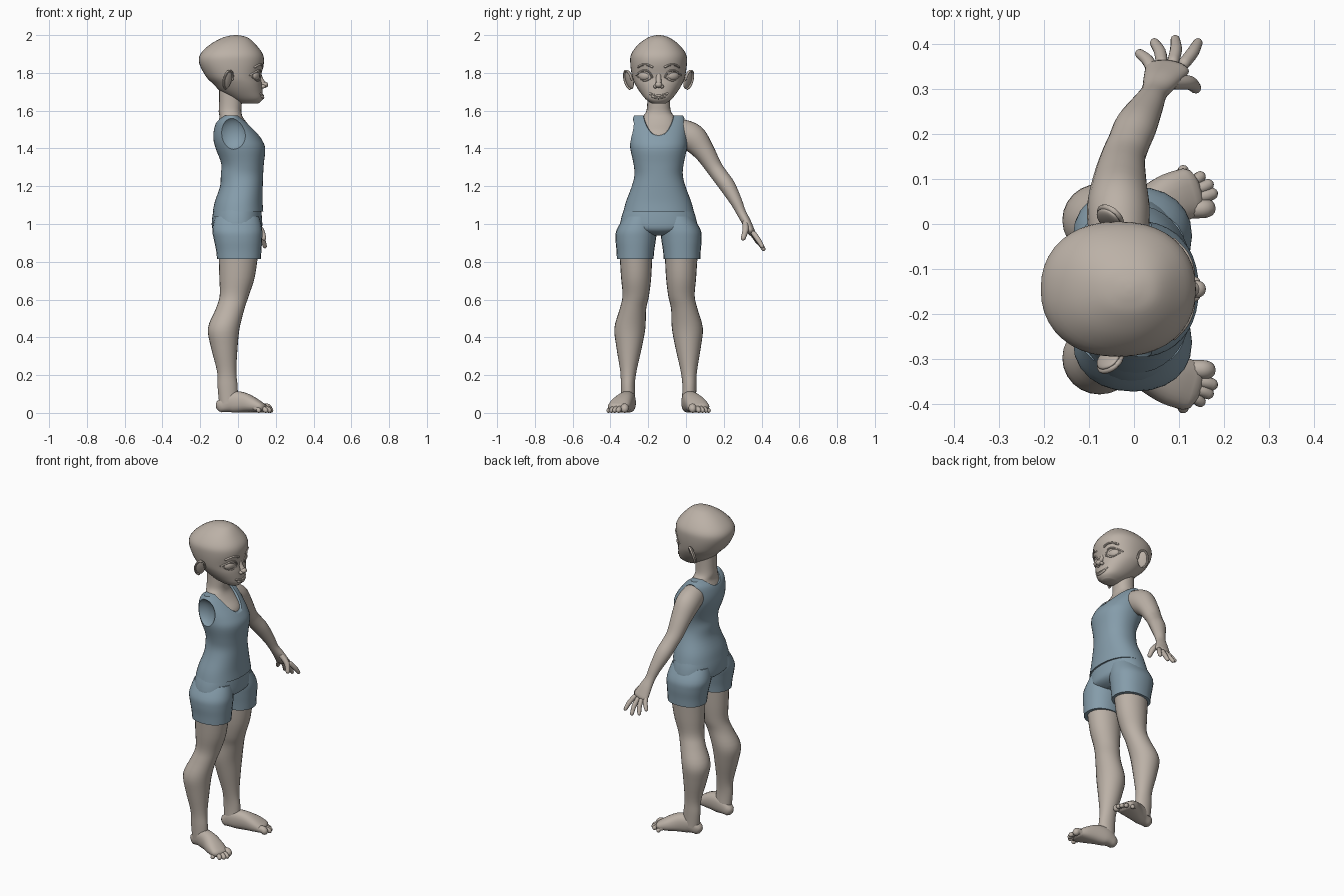
import bpy, bmesh, math
from mathutils import Vector, Matrix, Euler
from mathutils.bvhtree import BVHTree

default = bpy.data.objects.get("Cube")
if default:
    bpy.data.objects.remove(default, do_unlink=True)

MID = -0.145  # the body's plane of symmetry in y
X, Y, Z = Vector((1, 0, 0)), Vector((0, 1, 0)), Vector((0, 0, 1))
parts = []


def material(name, colour):
    mat = bpy.data.materials.new(name)
    mat.use_nodes = True
    mat.diffuse_color = (*colour, 1)
    mat.node_tree.nodes["Principled BSDF"].inputs["Base Color"].default_value = (*colour, 1)
    return mat


skin = material("warm grey skin", (0.50, 0.44, 0.385))
cloth = material("dusty blue cloth", (0.235, 0.335, 0.405))


def finish(name, bm, mat):
    bmesh.ops.recalc_face_normals(bm, faces=bm.faces[:])
    mesh = bpy.data.meshes.new(name)
    bm.to_mesh(mesh)
    bm.free()
    mesh.materials.append(mat)
    obj = bpy.data.objects.new(name, mesh)
    bpy.context.collection.objects.link(obj)
    parts.append(obj)
    return obj


def smooth_rows(rows, steps):
    """Catmull-Rom interpolation of every column."""
    padded = [rows[0], *rows, rows[-1]]
    result = []
    for a, b, c, d in zip(padded, padded[1:], padded[2:], padded[3:]):
        for i in range(steps):
            t = i / steps
            result.append([q + 0.5 * t * (r - p + t * (2*p - 5*q + 4*r - s + t * (3*(q - r) + s - p)))
                           for p, q, r, s in zip(a, b, c, d)])
    return result + [list(rows[-1])]


def tube(name, mat, rows, side=X, level=False, power=2, sides=24, steps=4, s=1):
    """Loft rings (x, offset, z, radius, radius); ends are domed unless level."""
    rows = smooth_rows(rows, steps)
    centres = [Vector((x, MID + s * off, z)) for x, off, z, ra, rb in rows]
    rings = []
    last = len(rows) - 1
    for i, row in enumerate(rows):
        t = Z if level else (centres[min(i + 1, last)] - centres[max(i - 1, 0)]).normalized()
        rings.append((centres[i], t, row[3], row[4]))
    if not level:
        for end, sign in ((0, -1), (-1, 1)):
            c, t, ra, rb = rings[end]
            cap = [(c + t * sign * min(ra, rb) * math.sin(a), t, ra * math.cos(a), rb * math.cos(a))
                   for a in map(math.radians, (30, 60, 83))]
            rings = cap[::-1] + rings if sign < 0 else rings + cap
    bm = bmesh.new()
    loops = []
    for c, t, ra, rb in rings:
        u = (side - t * side.dot(t)).normalized()
        v = t.cross(u)
        loop = []
        for k in range(sides):
            angle = math.tau * k / sides
            a, b = (math.copysign(abs(w) ** (2 / power), w) for w in (math.cos(angle), math.sin(angle)))
            loop.append(bm.verts.new(c + u * ra * a + v * rb * b))
        loops.append(loop)
    for low, high in zip(loops, loops[1:]):
        for k in range(sides):
            n = (k + 1) % sides
            bm.faces.new((low[k], low[n], high[n], high[k]))
    bm.faces.new(loops[0])
    bm.faces.new(loops[-1])
    return finish(name, bm, mat)


def stack(name, mat, rows, s=1, **options):
    """Horizontal rings given as (z, x, offset, x radius, y radius)."""
    return tube(name, mat, [(x, off, z, rx, ry) for z, x, off, rx, ry in rows], level=True, s=s, **options)


def blob(name, mat, place, radii, turn=(0, 0, 0)):
    bm = bmesh.new()
    matrix = Matrix.LocRotScale(Vector(place), Euler(turn), Vector(radii))
    bmesh.ops.create_uvsphere(bm, u_segments=24, v_segments=16, radius=1, matrix=matrix)
    return finish(name, bm, mat)


def cut(target, cutter):
    mod = target.modifiers.new("cut", 'BOOLEAN')
    mod.operation, mod.solver, mod.object = 'DIFFERENCE', 'EXACT', cutter
    bpy.context.view_layer.objects.active = target
    bpy.ops.object.modifier_apply(modifier=mod.name)
    parts.remove(cutter)
    bpy.data.objects.remove(cutter, do_unlink=True)


# Head and neck
head = stack("head", skin, [
    (1.637, .062, 0, .045, .035), (1.66, .05, 0, .08, .068), (1.70, .02, 0, .11, .1),
    (1.74, -.002, 0, .128, .124), (1.78, -.024, 0, .145, .14), (1.85, -.034, 0, .171, .15),
    (1.90, -.034, 0, .165, .145), (1.95, -.027, 0, .121, .108), (1.985, -.015, 0, .07, .06),
    (1.997, -.012, 0, .03, .026), (2.0, -.01, 0, .004, .004)], power=2.2, sides=40)
stack("neck_and_chest", skin, [
    (1.42, 0, 0, .10, .085), (1.48, -.012, 0, .108, .098), (1.53, -.028, 0, .08, .1),
    (1.565, -.036, 0, .062, .086), (1.595, -.042, 0, .06, .066), (1.64, -.04, 0, .06, .06),
    (1.72, -.04, 0, .06, .06)], power=2.2)

# Face: features are laid on the head surface
surface = BVHTree.FromPolygons([v.co for v in head.data.vertices],
                               [p.vertices[:] for p in head.data.polygons])


def face_x(off, z):
    return surface.ray_cast(Vector((1, MID + off, z)), -X)[0].x


def face_line(name, points, radius, s=1):
    tube(name, skin, [(face_x(s * off, z), off, z, radius, radius) for off, z in points],
         side=X, sides=8, s=s)


for s, label in ((1, "left"), (-1, "right")):
    y = MID + s * .074
    blob(label + "_eye", skin, (face_x(s * .074, 1.785) - .012, y, 1.785), (.019, .035, .025), (0, 0, s * .45))
    face_line(label + "_upper_lid", [(.034, 1.778), (.05, 1.805), (.075, 1.814), (.1, 1.803), (.118, 1.788)], .005, s)
    face_line(label + "_lower_lid", [(.036, 1.776), (.055, 1.762), (.08, 1.758), (.108, 1.778)], .003, s)
    face_line(label + "_brow", [(.034, 1.832), (.06, 1.843), (.085, 1.843), (.108, 1.831)], .006, s)
    blob(label + "_nostril", skin, (.133, MID + s * .017, 1.728), (.014, .011, .01))
    # Ear with a raised rim
    place = Vector((-.057, MID + s * .155, 1.765))
    turn = Euler((-s * .3, 0, -s * .7))
    blob(label + "_ear", skin, place, (.03, .011, .053), turn)
    rim = []
    for k in range(9):
        a = math.radians(-80 + 32 * k)
        p = place + turn.to_matrix() @ Vector((-.029 * math.cos(a), s * .008, .05 * math.sin(a)))
        rim.append((p.x, s * (p.y - MID), p.z, .006, .006))
    tube(label + "_ear_rim", skin, rim, side=Y, sides=8, s=s)

tube("nose_bridge", skin, [(.11, 0, 1.80, .012, .014), (.122, 0, 1.765, .012, .014),
                           (.136, 0, 1.74, .015, .016)], sides=12)
blob("nose_tip", skin, (.141, MID, 1.737), (.019, .019, .016))
face_line("upper_lip", [(-.046, 1.69), (-.02, 1.681), (0, 1.68), (.02, 1.681), (.046, 1.69)], .006)
face_line("lower_lip", [(-.032, 1.677), (0, 1.668), (.032, 1.677)], .008)

# Sleeveless top, with neckline and armholes cut out
top = stack("tank_top", cloth, [
    (1.065, 0, 0, .134, .187), (1.12, .004, 0, .126, .172), (1.2, .018, 0, .113, .142),
    (1.26, .021, 0, .112, .128), (1.32, .024, 0, .113, .133), (1.4, .013, 0, .131, .15),
    (1.45, -.003, 0, .127, .152), (1.5, -.02, 0, .107, .15), (1.545, -.033, 0, .078, .143),
    (1.575, -.035, 0, .04, .128)], power=2.2, sides=40)
bm = bmesh.new()
bmesh.ops.create_cone(bm, cap_ends=True, segments=40, radius1=1, radius2=1, depth=1,
                      matrix=Matrix.LocRotScale(Vector((-.01, MID, 1.635)), Euler((0, math.radians(106), 0)),
                                                Vector((.13, .09, .6))))
cut(top, finish("neckline_cutter", bm, cloth))
for s in (1, -1):
    cut(top, blob("armhole_cutter", cloth, (-.032, MID + s * .165, 1.48), (.079, .058, .091)))

# Shorts
stack("shorts_hips", cloth, [
    (1.085, -.003, 0, .124, .18), (1.03, -.005, 0, .132, .198), (.98, -.005, 0, .132, .2),
    (.955, -.003, 0, .11, .14), (.94, 0, 0, .07, .06)], power=2.2, sides=40)

# Legs and feet; toes run from the big toe outwards
TOES = [(.12, .178, .182, .180, .021), (.13, .203, .187, .212, .014), (.125, .22, .178, .232, .0135),
        (.115, .237, .16, .25, .013), (.09, .25, .122, .264, .0125)]
for s, label in ((1, "left"), (-1, "right")):
    stack(label + "_shorts_leg", cloth, [
        (1.04, -.005, .095, .118, .085), (.97, -.004, .115, .132, .107), (.92, 0, .121, .128, .107),
        (.86, .004, .123, .12, .1), (.815, .005, .124, .116, .097)], s=s, power=2.2)
    stack(label + "_leg", skin, [
        (.86, .003, .12, .106, .088), (.72, -.005, .119, .094, .08), (.62, -.02, .121, .077, .07),
        (.55, -.042, .136, .076, .07), (.45, -.075, .152, .084, .082), (.35, -.073, .156, .071, .068),
        (.22, -.06, .16, .051, .043), (.14, -.055, .163, .053, .037), (.05, -.05, .16, .05, .038)], s=s)
    tube(label + "_foot", skin, [
        (-.085, .155, .038, .032, .036), (-.04, .16, .056, .04, .055), (.02, .176, .056, .046, .055),
        (.08, .2, .042, .057, .041), (.125, .215, .028, .056, .026)], side=Y, power=2.4, s=s)
    for n, (x1, y1, x2, y2, r) in enumerate(TOES, 1):
        tube(f"{label}_toe_{n}", skin, [(x1, y1, .026, r, r), ((x1 + x2) / 2, (y1 + y2) / 2, r + .008, r, r),
                                        (x2 - r, y2, r, r, r)], side=Y, sides=12, s=s)

# The single arm
tube("left_arm", skin, [
    (-.033, .115, 1.485, .066, .072), (-.035, .18, 1.455, .07, .075), (-.032, .24, 1.385, .06, .057),
    (-.025, .29, 1.305, .05, .045), (-.012, .325, 1.255, .047, .043), (.005, .365, 1.2, .047, .042),
    (.03, .41, 1.12, .036, .032), (.045, .438, 1.06, .03, .025), (.06, .465, 1.01, .04, .024),
    (.074, .49, .96, .05, .02)])

# Fingers: base then tip
FINGERS = {"index": (.112, .503, .95, .142, .548, .882), "middle": (.087, .506, .943, .092, .555, .868),
           "ring": (.062, .503, .945, .046, .548, .878), "little": (.04, .49, .958, .013, .524, .903),
           "thumb": (.082, .46, 1.01, .137, .448, .925)}
for label, (x1, y1, z1, x2, y2, z2) in FINGERS.items():
    r = .016 if label == "thumb" else .0135
    bend = .012 if label == "thumb" else .004
    tube(label + "_finger", skin, [
        (x1, y1, z1, r, r), ((x1 + x2) / 2 + bend, (y1 + y2) / 2 + bend / 2, (z1 + z2) / 2, r, r),
        (x2, y2, z2, r * .8, r * .8)], sides=12)

# Smooth shading that keeps the cut edges crisp
bpy.ops.object.select_all(action='DESELECT')
for obj in parts:
    obj.select_set(True)
bpy.context.view_layer.objects.active = head
bpy.ops.object.shade_smooth_by_angle(angle=math.radians(45))
